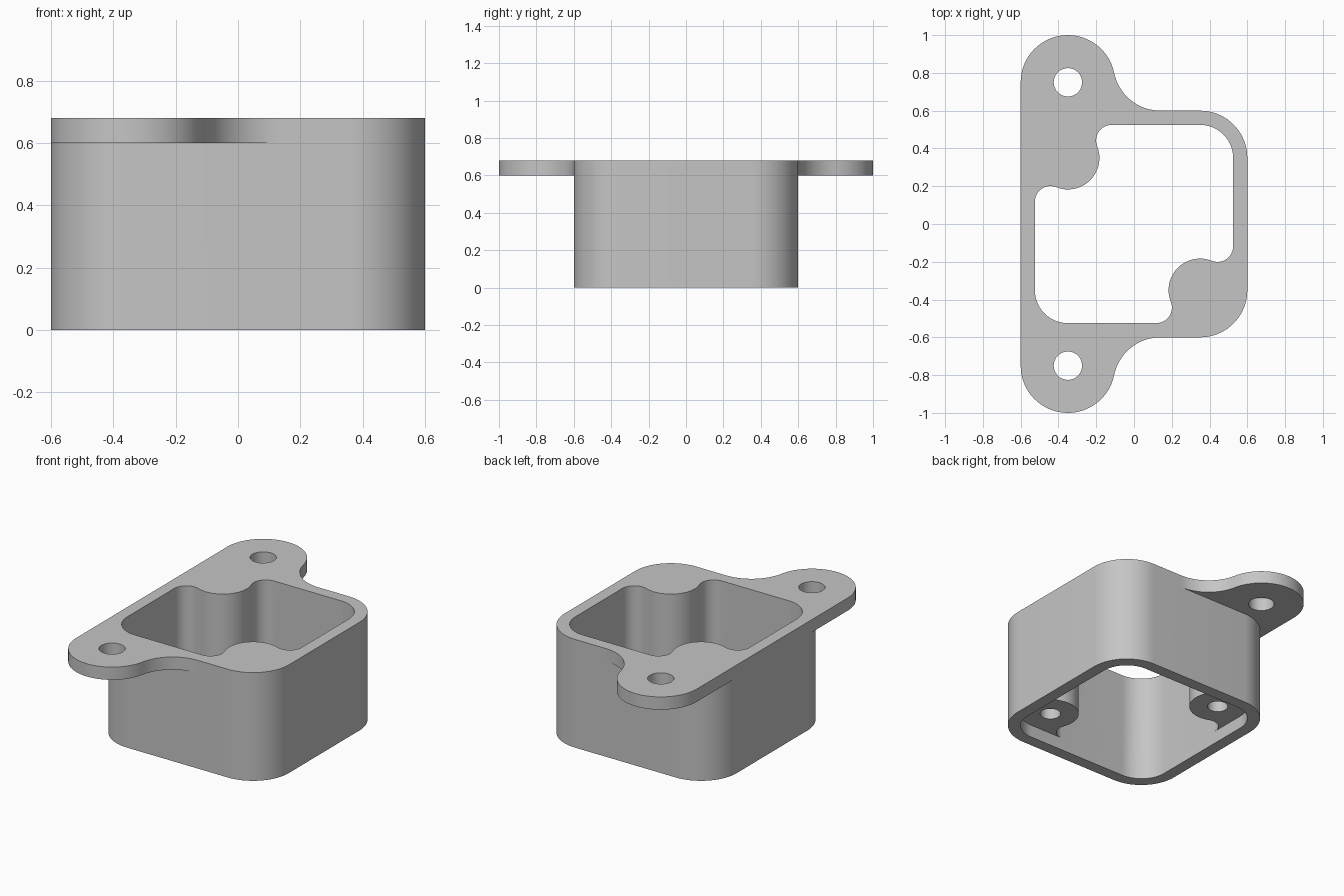
import bpy
import bmesh
from math import sin, cos, radians, degrees, atan2, sqrt

default = bpy.data.objects.get("Cube")
if default:
    bpy.data.objects.remove(default)

HEIGHT, PLATE_BOTTOM, BOSS_BOTTOM = 0.68, 0.6, 0.08
C = 0.35            # corner and boss centres
OUTER_R, WALL = 0.25, 0.075
EAR_Y = 0.75

grey = bpy.data.materials.new("plain grey")
grey.use_nodes = True
colour = (0.56, 0.56, 0.56, 1)
grey.diffuse_color = colour
grey.node_tree.nodes["Principled BSDF"].inputs["Base Color"].default_value = colour


def arc(cx, cy, r, start, end):
    """Points along an arc, angles in degrees."""
    n = max(4, round(abs(end - start) / 5))
    angles = [radians(start + (end - start) * i / n) for i in range(n + 1)]
    return [(cx + r * cos(a), cy + r * sin(a)) for a in angles]


def turned(points):
    return [(-x, -y) for x, y in points]


def circle(cx, cy, r):
    return arc(cx, cy, r, 0, 360)[:-1]


def rounded_square(r):
    half = arc(C, C, r, 0, 90) + arc(-C, C, r, 90, 180)
    return half + turned(half)


def prism(name, outline, bottom, top):
    """Extrude a closed outline between two heights."""
    bm = bmesh.new()
    face = bm.faces.new([bm.verts.new((x, y, bottom)) for x, y in outline])
    side = bmesh.ops.extrude_face_region(bm, geom=[face])["geom"]
    verts = [g for g in side if isinstance(g, bmesh.types.BMVert)]
    bmesh.ops.translate(bm, verts=verts, vec=(0, 0, top - bottom))
    bmesh.ops.recalc_face_normals(bm, faces=bm.faces)
    mesh = bpy.data.meshes.new(name)
    bm.to_mesh(mesh)
    bm.free()
    mesh.materials.append(grey)
    obj = bpy.data.objects.new(name, mesh)
    bpy.context.collection.objects.link(obj)
    return obj


def combine(target, tool, operation):
    """Apply a boolean and discard the tool."""
    tool.hide_render = True
    mod = target.modifiers.new(tool.name, "BOOLEAN")
    mod.operation, mod.solver, mod.object = operation, "EXACT", tool
    bpy.ops.object.select_all(action="DESELECT")
    bpy.context.view_layer.objects.active = target
    target.select_set(True)
    bpy.ops.object.modifier_apply(modifier=mod.name)
    bpy.data.objects.remove(tool)


# Top plate outline: box corner, blend into the ear, ear, then its mirror
blend_r = 0.25
blend_y = C + OUTER_R + blend_r
rise = blend_y - EAR_Y
run = sqrt((OUTER_R + blend_r) ** 2 - rise ** 2)
lean = degrees(atan2(rise, run))
back_half = (arc(C, C, OUTER_R, 0, 90)
             + arc(run - C, blend_y, blend_r, 270, 180 + lean)
             + arc(-C, EAR_Y, OUTER_R, lean, 180))
plate_outline = back_half + [(x, -y) for x, y in reversed(back_half)]

# Cavity outline: a rounded corner and a blended boss, repeated by a half turn
boss_r, fillet_r = 0.167, 0.083
inner = C + OUTER_R - WALL
drop = inner - fillet_r - C
reach = sqrt((boss_r + fillet_r) ** 2 - drop ** 2)
tilt = degrees(atan2(drop, reach))
cavity_half = (arc(C, C, OUTER_R - WALL, 0, 90)
               + arc(reach - C, C + drop, fillet_r, 90, 180 + tilt)
               + arc(-C, C, boss_r, tilt, -90 - tilt)[1:-1]
               + arc(-C - drop, C - reach, fillet_r, 90 - tilt, 180))
cavity_outline = cavity_half + turned(cavity_half)

# Housing: box with the eared plate on top
housing = prism("housing", rounded_square(OUTER_R), 0, HEIGHT)
combine(housing, prism("eared_plate", plate_outline, PLATE_BOTTOM, HEIGHT), "UNION")

# Open the inside, leaving the bosses short of the bottom rim
combine(housing, prism("cavity", cavity_outline, -0.1, 0.8), "DIFFERENCE")
combine(housing, prism("bottom_recess", rounded_square(OUTER_R - WALL),
                       -0.1, BOSS_BOTTOM), "DIFFERENCE")

# Through holes in the ears and blind holes in the bosses
for s in (1, -1):
    combine(housing, prism("ear_hole", circle(-C, s * EAR_Y, 0.075), 0.5, 0.8),
            "DIFFERENCE")
    combine(housing, prism("boss_hole", circle(-s * C, s * C, 0.06), 0, 0.5),
            "DIFFERENCE")

bpy.ops.object.shade_smooth_by_angle(angle=radians(30))
